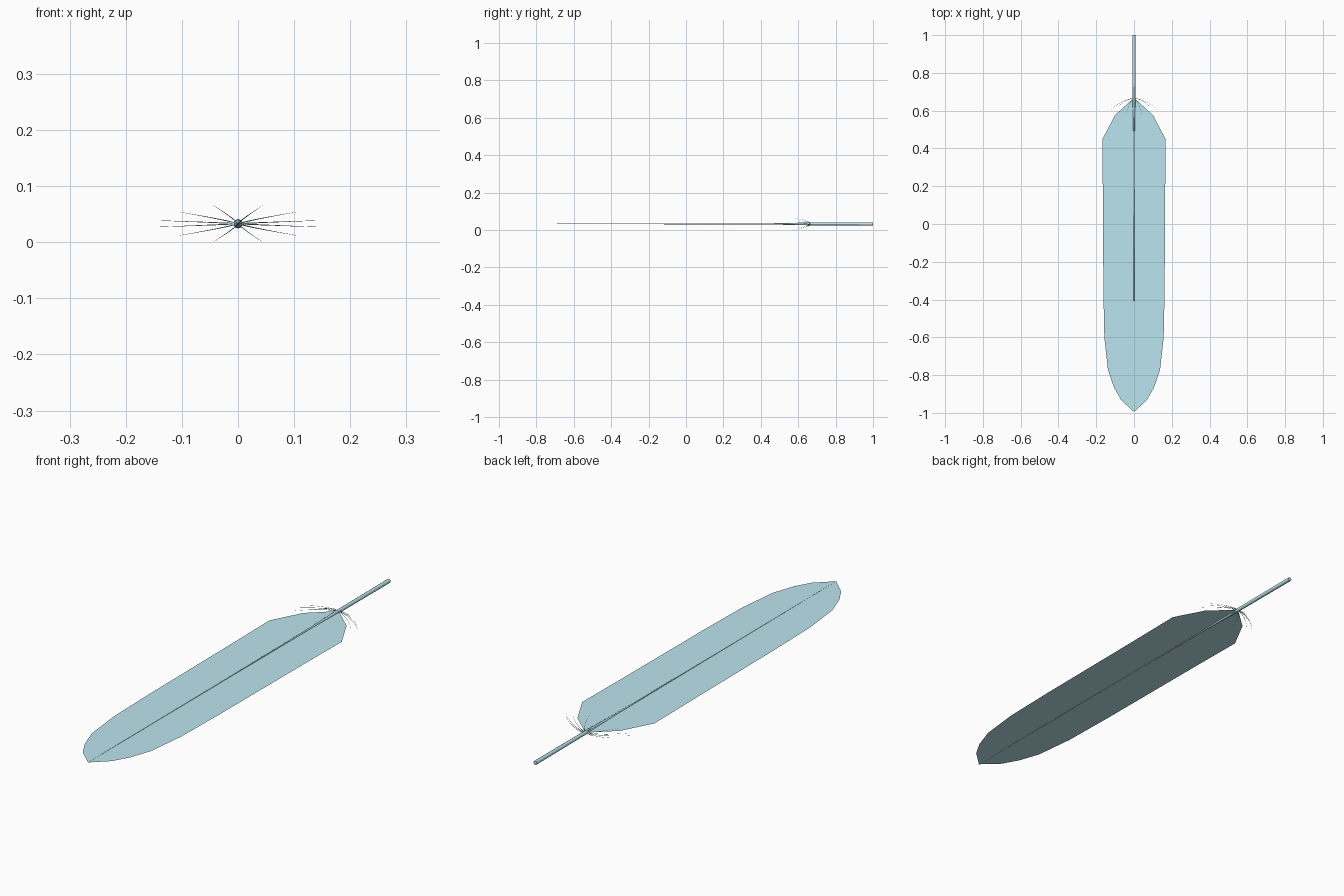
import bpy, bmesh, math
from mathutils import Vector

if "Cube" in bpy.data.objects:
    bpy.data.objects.remove(bpy.data.objects["Cube"])

Z = 0.033
mat = bpy.data.materials.new("pale_blue")
mat.diffuse_color = (0.50, 0.78, 0.86, 1)
mat.use_nodes = True
mat.node_tree.nodes["Principled BSDF"].inputs["Base Color"].default_value = mat.diffuse_color


def finish(name, bm):
    mesh = bpy.data.meshes.new(name)
    bm.to_mesh(mesh)
    bm.free()
    mesh.materials.append(mat)
    obj = bpy.data.objects.new(name, mesh)
    bpy.context.collection.objects.link(obj)
    return obj


def tube(bm, points, radii, sides):
    """Tapered tube through points, capped at both ends."""
    pts = [Vector(p) for p in points]
    rings = []
    for i, p in enumerate(pts):
        d = (pts[min(i + 1, len(pts) - 1)] - pts[max(i - 1, 0)]).normalized()
        u = d.cross(Vector((0, 0, 1))).normalized()
        v = u.cross(d)
        rings.append([bm.verts.new(p + radii[i] * (u * math.cos(a) + v * math.sin(a)))
                      for a in (2 * math.pi * k / sides for k in range(sides))])
    for a, b in zip(rings, rings[1:]):
        for k in range(sides):
            bm.faces.new((a[k], a[(k + 1) % sides], b[(k + 1) % sides], b[k]))
    bm.faces.new(rings[0])
    bm.faces.new(rings[-1])


# Flat single-sheet vane: half-width along the length, facing up
profile = [(0.10, 0.577), (0.168, 0.448), (0.165, 0.17), (0.162, -0.36),
           (0.157, -0.60), (0.138, -0.772), (0.106, -0.865), (0.068, -0.932)]
bm = bmesh.new()
top = bm.verts.new((0, 0.668, Z))
tip = bm.verts.new((0, -0.995, Z))
for side in (-1, 1):
    edge = [bm.verts.new((side * x, y, Z)) for x, y in profile]
    mid = [bm.verts.new((0, y, Z)) for _, y in profile]
    bm.faces.new((top, edge[0], mid[0]))
    for i in range(len(profile) - 1):
        bm.faces.new((mid[i], edge[i], edge[i + 1], mid[i + 1]))
    bm.faces.new((mid[-1], edge[-1], tip))
bmesh.ops.remove_doubles(bm, verts=bm.verts, dist=1e-5)
for f in bm.faces:
    f.normal_update()
    if f.normal.z < 0:
        f.normal_flip()
finish("vane", bm)

# Quill: bare round shaft that thins to a fine rib inside the vane
bm = bmesh.new()
tube(bm, [(0, y, Z) for y in (1.0, 0.66, 0.47, -0.13, -1.0)],
     [0.0085, 0.0075, 0.0035, 0.0018, 0.0003], 8)
bmesh.ops.recalc_face_normals(bm, faces=bm.faces)
quill = finish("quill", bm)
bpy.context.view_layer.objects.active = quill
quill.select_set(True)
bpy.ops.object.shade_smooth_by_angle(angle=math.radians(50))

# Downy barbs: hair-thin arcs at the vane's base, mirrored in x and z
ends = [(0.044, 0.570, 0.0325), (0.105, 0.600, 0.021), (0.150, 0.580, 0.006)]
bm = bmesh.new()
for sx in (-1, 1):
    for sz in (-1, 1):
        for x, y, dz in ends:
            path = []
            for i in range(7):
                t = i / 6
                path.append((sx * x * t, 0.665 + (y - 0.665) * t ** 1.8,
                             Z + sz * dz * t ** 0.85))
            tube(bm, path, [0.0012 * (1 - 0.85 * i / 6) for i in range(7)], 3)
bmesh.ops.recalc_face_normals(bm, faces=bm.faces)
finish("downy_barbs", bm)
